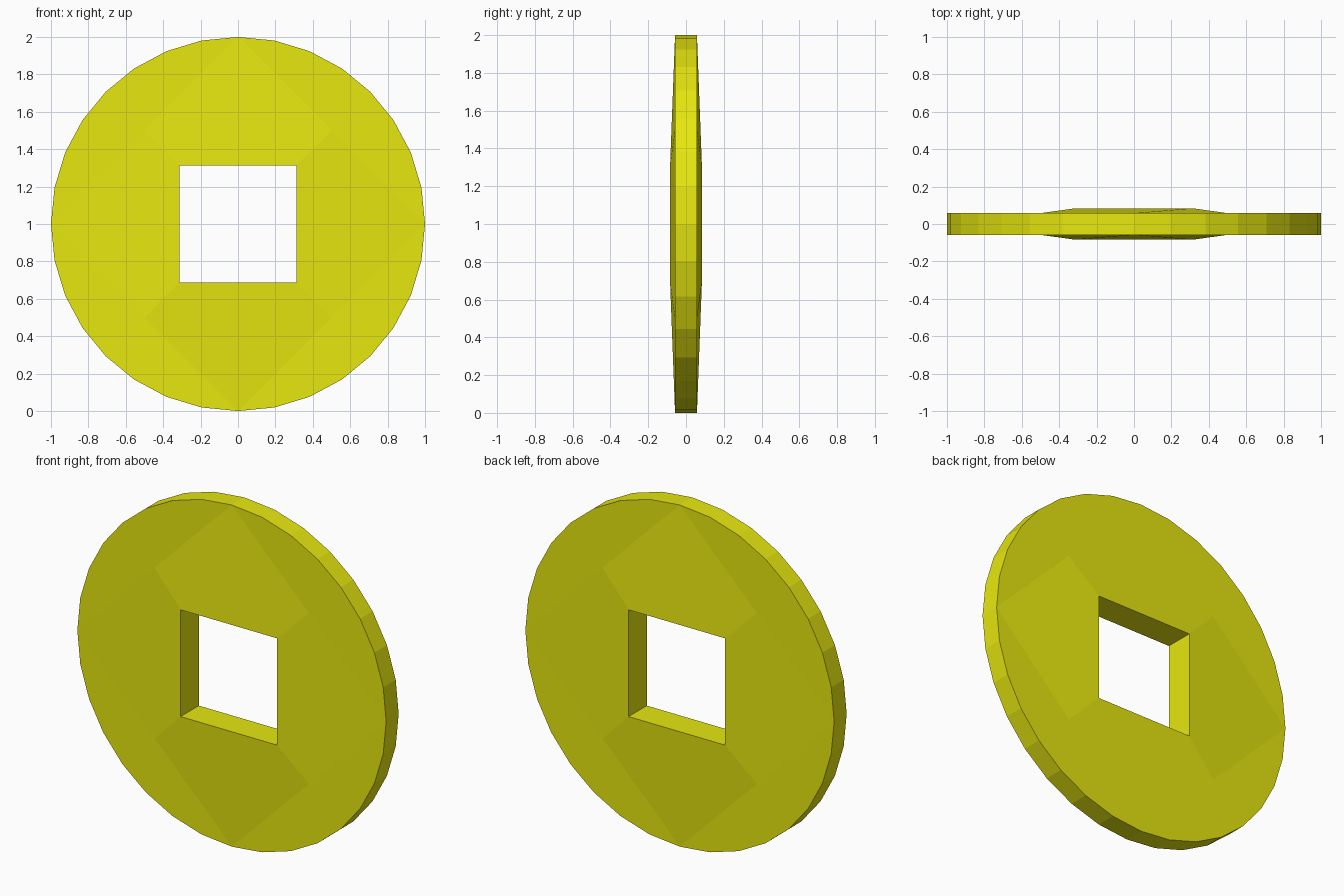
import bpy
import bmesh
from math import sin, cos, pi

cube = bpy.data.objects.get("Cube")
if cube:
    bpy.data.objects.remove(cube, do_unlink=True)

SIDES = 32
QUARTER = SIDES // 4
HOLE = 0.3125        # half width of the square hole
RIM_HALF = 0.058     # half thickness at the rim
HOLE_HALF = 0.084    # half thickness around the hole

mat = bpy.data.materials.new("yellow")
mat.use_nodes = True
yellow = (0.8, 0.8, 0.005, 1.0)
mat.diffuse_color = yellow
mat.node_tree.nodes["Principled BSDF"].inputs["Base Color"].default_value = yellow

bm = bmesh.new()


def build_side(sign):
    """One broad face: raised panels round the hole and flat outer segments."""
    def ring(count, radius, offset, half):
        angles = [2 * pi * i / count + offset for i in range(count)]
        return [bm.verts.new((radius * cos(a), sign * half, 1 + radius * sin(a)))
                for a in angles]

    def face(verts):
        # keep the first corner, reverse the rest for the back
        bm.faces.new(verts if sign < 0 else verts[:1] + verts[:0:-1])

    rim = ring(SIDES, 1, 0, RIM_HALF)
    shoulder = ring(4, 0.5 * 2 ** 0.5, pi / 4, RIM_HALF)
    hole = ring(4, HOLE * 2 ** 0.5, pi / 4, HOLE_HALF)
    for q in range(4):
        # five-sided panel between the rim tip and one hole edge
        panel = [rim[q * QUARTER], shoulder[q], hole[q], hole[q - 1], shoulder[q - 1]]
        if q % 2:
            panel = panel[-1:] + panel[:-1]
        face(panel)
        # flat segment between two neighbouring tips
        arc = [rim[(q * QUARTER + i) % SIDES] for i in range(QUARTER + 1)]
        face(arc + [shoulder[q]])
    return rim, hole


front_rim, front_hole = build_side(-1)
back_rim, back_hole = build_side(1)

# outer edge band and the walls of the hole
for i in range(SIDES):
    bm.faces.new((front_rim[i], front_rim[i - 1], back_rim[i - 1], back_rim[i]))
for i in range(4):
    bm.faces.new((front_hole[i - 1], front_hole[i], back_hole[i], back_hole[i - 1]))

mesh = bpy.data.meshes.new("holed_disc")
bm.to_mesh(mesh)
bm.free()
mesh.materials.append(mat)
disc = bpy.data.objects.new("holed_disc", mesh)
bpy.context.collection.objects.link(disc)
